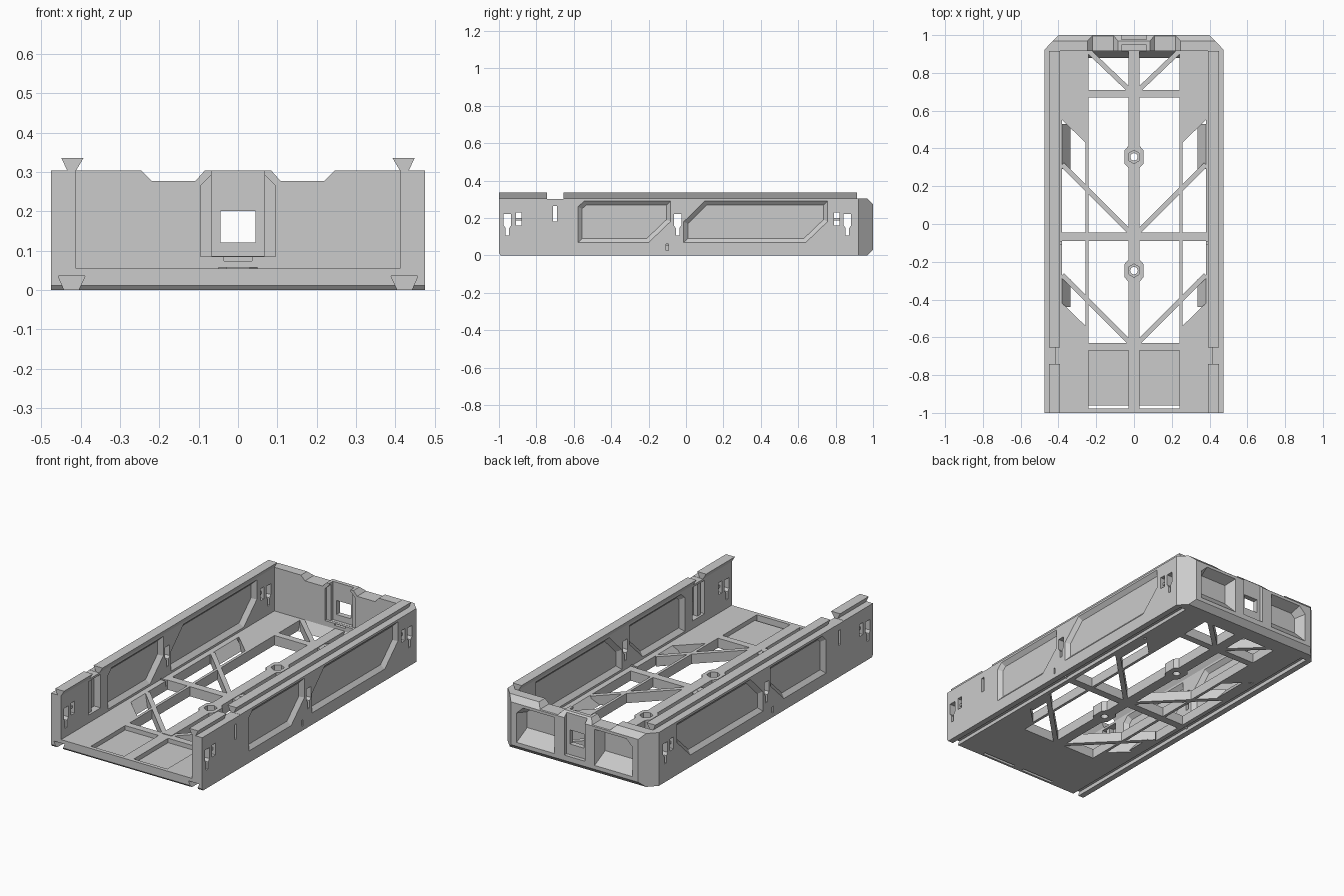
import bpy, bmesh, math
from mathutils import Vector

if "Cube" in bpy.data.objects:
    bpy.data.objects.remove(bpy.data.objects["Cube"])


def prism(name, pts, axis, a, b, pts_b=None):
    """Extrude a 2D outline along an axis from a to b, optionally tapering to pts_b."""
    place = {'x': lambda p, t: (t, p[0], p[1]),
             'y': lambda p, t: (p[0], t, p[1]),
             'z': lambda p, t: (p[0], p[1], t)}[axis]
    bm = bmesh.new()
    lo = [bm.verts.new(place(p, a)) for p in pts]
    hi = [bm.verts.new(place(p, b)) for p in (pts_b or pts)]
    bm.faces.new(lo)
    bm.faces.new(hi)
    n = len(pts)
    for i in range(n):
        j = (i + 1) % n
        bm.faces.new((lo[i], lo[j], hi[j], hi[i]))
    bmesh.ops.recalc_face_normals(bm, faces=bm.faces)
    me = bpy.data.meshes.new(name)
    bm.to_mesh(me)
    bm.free()
    ob = bpy.data.objects.new(name, me)
    bpy.context.scene.collection.objects.link(ob)
    return ob


def rect(x0, x1, y0, y1):
    return [(x0, y0), (x1, y0), (x1, y1), (x0, y1)]


def box(name, x0, x1, y0, y1, z0, z1):
    return prism(name, rect(x0, x1, y0, y1), 'z', z0, z1)


def inset(pts, d):
    """Move every edge of a counter-clockwise convex outline inwards by d."""
    out, n = [], len(pts)
    for i in range(n):
        p0, p, p1 = (Vector(pts[k % n]) for k in (i - 1, i, i + 1))
        e0, e1 = (p - p0).normalized(), (p1 - p).normalized()
        n0, n1 = Vector((-e0.y, e0.x)), Vector((-e1.y, e1.x))
        out.append(tuple(p + (n0 + n1) * d / (1 + n0.dot(n1))))
    return out


def ngon(n, r, cx, cy, start=0.0):
    return [(cx + r * math.cos(start + 2 * math.pi * k / n),
             cy + r * math.sin(start + 2 * math.pi * k / n)) for k in range(n)]


def mirror_x(pts, s):
    return [(p[0] * s, p[1]) for p in pts]


def cut(ob, cutters):
    """Subtract the cutters, bake the result and remove the cutters."""
    for c in cutters:
        c.hide_render = True
        m = ob.modifiers.new("cut", 'BOOLEAN')
        m.operation, m.solver, m.object = 'DIFFERENCE', 'EXACT', c
    dg = bpy.context.evaluated_depsgraph_get()
    me = bpy.data.meshes.new_from_object(ob.evaluated_get(dg))
    ob.modifiers.clear()
    ob.data = me
    for c in cutters:
        bpy.data.objects.remove(c)


def bar(name, p, q, w, z0, z1):
    p, q = Vector(p), Vector(q)
    d = (q - p).normalized()
    o = Vector((-d.y, d.x)) * w / 2
    return prism(name, [tuple(v) for v in (p + o, p - o, q - o, q + o)], 'z', z0, z1)


FLOOR = 0.055
front_chamfer = [(-1.01, -0.01), (-0.982, -0.01), (-1.01, 0.023)]

# Side walls with dovetail rail on top and matching groove below
side_profile = [(0.38, 0), (0.405, 0), (0.389, 0.035), (0.457, 0.035), (0.442, 0),
                (0.475, 0), (0.475, 0.303), (0.434, 0.303), (0.449, 0.335),
                (0.393, 0.335), (0.412, 0.303), (0.412, FLOOR), (0.38, FLOOR)]
panel_front = [(-0.58, 0.065), (-0.2, 0.065), (-0.08, 0.18), (-0.08, 0.293),
               (-0.545, 0.293), (-0.58, 0.26)]
panel_rear = [(-0.015, 0.065), (0.64, 0.065), (0.76, 0.18), (0.76, 0.293),
              (0.1, 0.293), (-0.015, 0.18)]
for s, side in ((1, "right"), (-1, "left")):
    wall = prism(side + "_wall", mirror_x(side_profile, s), 'y', -1, 0.915)
    c = [prism("c", front_chamfer, 'x', -0.6, 0.6)]
    # panels recessed on both faces
    for p in (panel_front, panel_rear):
        c.append(prism("c", p, 'x', s * 0.477, s * 0.455, inset(p, 0.025)))
        c.append(prism("c", p, 'x', s * 0.410, s * 0.434, inset(p, 0.025)))
    # keyhole slots
    for y in (-0.955, -0.045, 0.863):
        key = [(y - 0.009, 0.105), (y + 0.009, 0.105), (y + 0.009, 0.145),
               (y + 0.02, 0.16), (y + 0.02, 0.222), (y - 0.02, 0.222),
               (y - 0.02, 0.16), (y - 0.009, 0.145)]
        c.append(prism("c", key, 'x', s * 0.40, s * 0.48))
    # latch slits
    for y, h, z0, z1 in ((-0.895, 0.015, 0.16, 0.228), (0.805, 0.015, 0.16, 0.228),
                         (-0.7, 0.01, 0.18, 0.265), (-0.1, 0.006, 0.025, 0.06)):
        c.append(prism("c", rect(y - h, y + h, z0, z1), 'x', s * 0.37, s * 0.48))
    # spring clip pocket and rail gap
    xa, xb = sorted((s * 0.37, s * 0.452))
    c.append(box("c", xa, xb, -0.755, -0.645, 0.1, 0.29))
    xa, xb = sorted((s * 0.37, s * 0.5))
    c.append(box("c", xa, xb, -0.742, -0.655, 0.302, 0.36))
    cut(wall, c)
    # latch stub bridging each small slit, and the spring clip tab
    for y in (-0.895, 0.805):
        prism(side + "_latch_stub", rect(y - 0.015, y + 0.015, 0.185, 0.2), 'x',
              s * 0.425, s * 0.46)
    prism(side + "_spring_clip", rect(-0.735, -0.71, 0.1, 0.29), 'x', s * 0.425, s * 0.45)

# Back wall with chamfered corners and edges
plan = [(-0.475, 0.915), (0.475, 0.915), (0.475, 0.922), (0.4, 1), (-0.4, 1), (-0.475, 0.922)]
back = prism("back_wall", plan, 'z', 0, 0.303)
c = [prism("c", [(0.96, 0.313), (1.01, 0.313), (1.01, 0.263)], 'x', -0.6, 0.6),
     prism("c", [(0.96, -0.01), (1.01, -0.01), (1.01, 0.04)], 'x', -0.6, 0.6)]
pocket = [(0.125, 0.05), (0.365, 0.05), (0.365, 0.22), (0.325, 0.258), (0.125, 0.258)]
notch = [(0.253, 0.312), (0.245, 0.303), (0.22, 0.277), (0.108, 0.277),
         (0.085, 0.303), (0.08, 0.312)]
for s in (1, -1):
    deep = inset(pocket, 0.025)
    deep = [(x, 0.12 if z < 0.1 else z) for x, z in deep]
    c.append(prism("c", mirror_x(pocket, s), 'y', 1.002, 0.94, mirror_x(deep, s)))
    c.append(prism("c", mirror_x(notch, s), 'y', 0.9, 1.02))
# central latch recesses and window
c.append(prism("c", [(-0.095, 0.085), (0.095, 0.085), (0.095, 0.265), (0.068, 0.292),
                     (-0.068, 0.292), (-0.095, 0.265)], 'y', 0.9, 0.93))
c.append(box("c", -0.067, 0.067, 0.91, 0.948, 0.086, 0.32))
c.append(box("c", -0.065, 0.065, 0.978, 1.02, 0.06, 0.32))
c.append(box("c", -0.045, 0.045, 0.9, 1.03, 0.12, 0.2))
c.append(box("c", -0.035, 0.035, 0.9, 0.94, 0.074, 0.084))
cut(back, c)

# Floor slab with large openings and two shallow front trays
floor = box("floor", -0.38, 0.38, -1, 0.915, 0, FLOOR)
c = [box("c", -0.24, 0.24, -0.63, 0.93, -0.1, 0.1),
     prism("c", front_chamfer, 'x', -0.6, 0.6)]
slot = [(0.256, -0.54), (0.39, -0.41), (0.39, 0.56), (0.256, 0.43)]
for s in (1, -1):
    c.append(prism("c", mirror_x(slot, s), 'z', -0.1, 0.1))
    xa, xb = sorted((s * 0.03, s * 0.24))
    c.append(box("c", xa, xb, -0.962, -0.67, 0.03, 0.1))
    c.append(box("c", xa, xb, -0.978, -0.961, -0.1, 0.11))
cut(floor, c)

# Central spine with two screw bosses
half = [(0.03, -0.64)]
for y in (-0.247, 0.355):
    half += [(0.03, y - 0.058), (0.05, y - 0.035), (0.05, y + 0.035), (0.03, y + 0.058)]
half.append((0.03, 0.915))
spine = prism("spine", half + mirror_x(half, -1)[::-1], 'z', 0, 0.058)
c = []
for y in (-0.247, 0.355):
    c.append(prism("c", ngon(6, 0.035, 0, y, math.pi / 6), 'z', 0.025, 0.1))
    c.append(prism("c", ngon(16, 0.02, 0, y), 'z', -0.1, 0.09))
cut(spine, c)

# Cross bars, diagonal struts and sloped opening edges
box("middle_cross_bar", -0.385, 0.385, -0.09, -0.045, 0, FLOOR)
box("rear_cross_bar", -0.24, 0.24, 0.67, 0.71, 0, FLOOR)
for s, side in ((1, "right"), (-1, "left")):
    for k, (p, q) in enumerate((((0.38, 0.315), (0.02, -0.045)),
                                ((0.38, -0.27), (0.02, -0.63)),
                                ((0.24, 0.915), (0.02, 0.705)))):
        bar(f"{side}_strut_{k + 1}", (s * p[0], p[1]), (s * q[0], q[1]), 0.026, 0, FLOOR)
    ramp = mirror_x([(0.38, 0), (0.337, 0), (0.38, FLOOR)], s)
    prism(side + "_rear_ramp", ramp, 'y', 0.29, 0.53)
    prism(side + "_front_ramp", ramp, 'y', -0.44, -0.29)
prism("back_ramp", [(0.915, 0), (0.88, 0), (0.915, FLOOR)], 'x', -0.24, 0.24)
